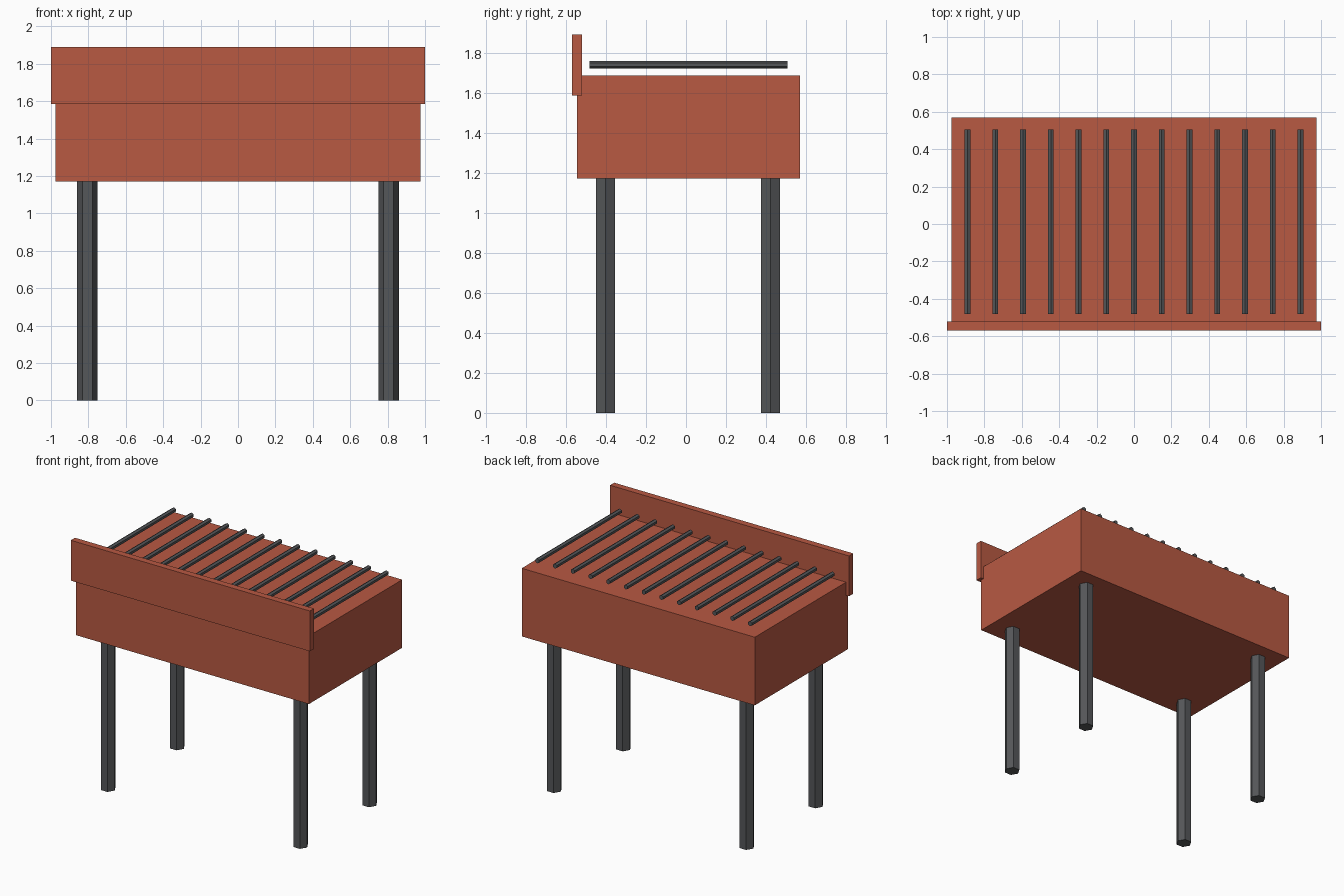
import bpy
from math import radians

if "Cube" in bpy.data.objects:
    bpy.data.objects.remove(bpy.data.objects["Cube"])


def material(name, color):
    mat = bpy.data.materials.new(name)
    mat.diffuse_color = color
    mat.use_nodes = True
    mat.node_tree.nodes["Principled BSDF"].inputs["Base Color"].default_value = mat.diffuse_color
    return mat


RED = material("red_paint", (0.48, 0.10, 0.055, 1))
DARK = material("dark_metal", (0.09, 0.095, 0.10, 1))


def box(name, lo, hi, mat):
    center = [(a + b) / 2 for a, b in zip(lo, hi)]
    bpy.ops.mesh.primitive_cube_add(size=1, location=center)
    ob = bpy.context.object
    ob.name = name
    ob.scale = [b - a for a, b in zip(lo, hi)]
    bpy.ops.object.transform_apply(location=False, rotation=False, scale=True)
    ob.data.materials.append(mat)
    return ob


def hex_rod(name, radius, length, center, rotation, mat):
    bpy.ops.mesh.primitive_cylinder_add(vertices=6, radius=radius, depth=length,
                                        location=center, rotation=rotation)
    ob = bpy.context.object
    ob.name = name
    ob.data.materials.append(mat)
    return ob


# Firebox body and front panel
box("firebox", (-0.975, -0.545, 1.17), (0.975, 0.57, 1.685), RED)
box("front_panel", (-1.0, -0.57, 1.585), (1.0, -0.52, 1.89), RED)

# Four hexagonal legs, corners pointing sideways
for row, y in (("front", -0.402), ("back", 0.423)):
    for side, x in (("left", -0.805), ("right", 0.805)):
        hex_rod(f"{row}_{side}_leg", 0.055, 1.17, (x, y, 0.585),
                (0, 0, radians(90)), DARK)

# Grill bars floating just above the firebox, corners pointing up
BARS = 13
for i in range(BARS):
    x = -0.89 + 1.78 * i / (BARS - 1)
    hex_rod(f"grill_bar_{i + 1}", 0.018, 0.988, (x, 0.0125, 1.739),
            (radians(90), 0, 0), DARK)
